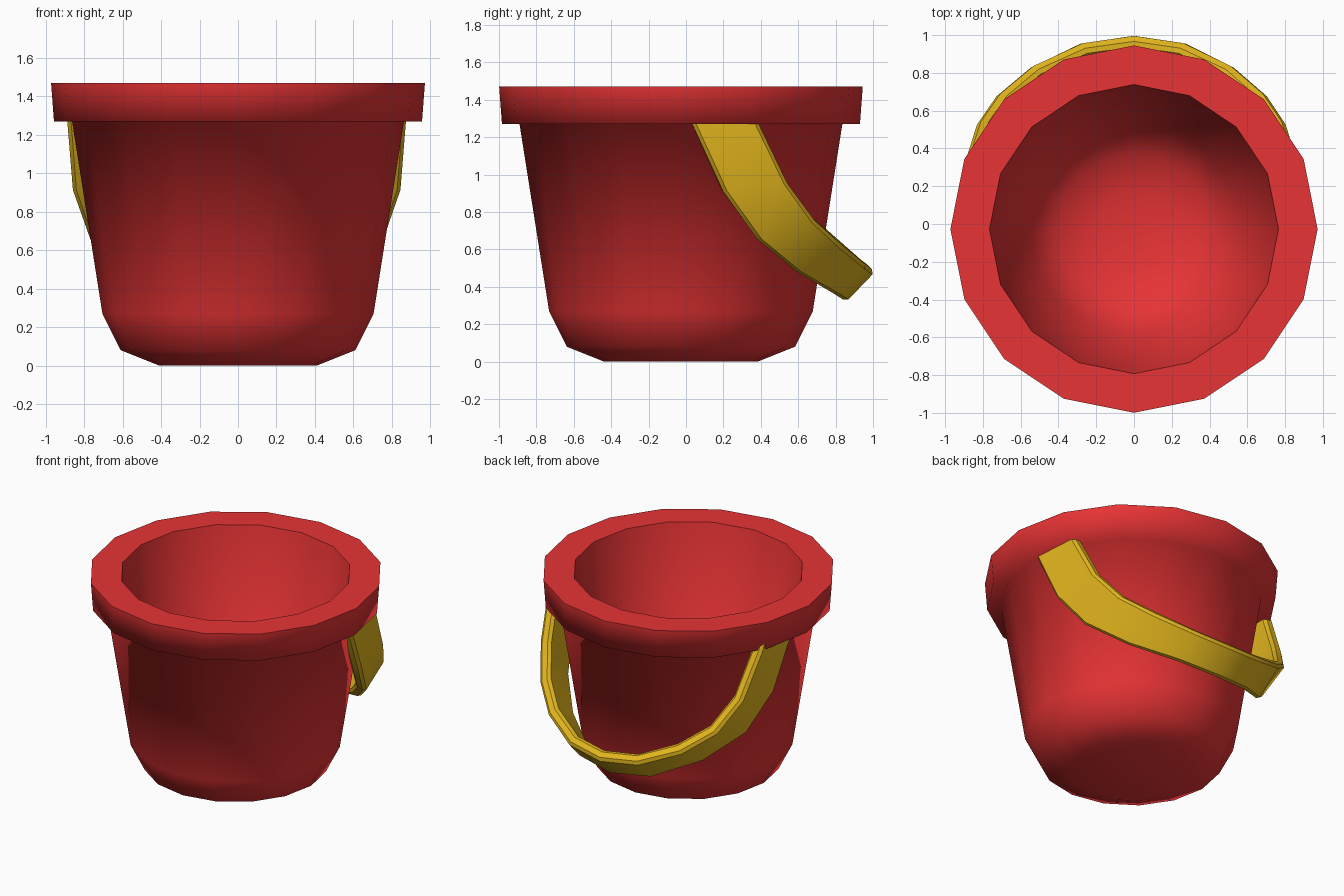
import bpy, bmesh, math
from mathutils import Vector

if "Cube" in bpy.data.objects:
    bpy.data.objects.remove(bpy.data.objects["Cube"])


def material(name, rgb):
    m = bpy.data.materials.new(name)
    m.diffuse_color = (*rgb, 1)
    m.use_nodes = True
    m.node_tree.nodes["Principled BSDF"].inputs["Base Color"].default_value = m.diffuse_color
    return m


def finish(name, bm, mat, angle):
    bmesh.ops.recalc_face_normals(bm, faces=bm.faces)
    me = bpy.data.meshes.new(name)
    bm.to_mesh(me)
    bm.free()
    ob = bpy.data.objects.new(name, me)
    bpy.context.collection.objects.link(ob)
    me.materials.append(mat)
    bpy.ops.object.select_all(action='DESELECT')
    ob.select_set(True)
    bpy.context.view_layer.objects.active = ob
    bpy.ops.object.shade_smooth_by_angle(angle=math.radians(angle))
    return ob


def loft(bm, rings):
    """Skin a list of closed vertex rings and cap both ends."""
    rows = [[bm.verts.new(p) for p in r] for r in rings]
    n = len(rows[0])
    for a, b in zip(rows, rows[1:]):
        for i in range(n):
            j = (i + 1) % n
            bm.faces.new((a[i], a[j], b[j], b[i]))
    bm.faces.new(rows[0])
    bm.faces.new(rows[-1])


red = material("bucket red", (0.82, 0.034, 0.036))
yellow = material("handle yellow", (0.77, 0.47, 0.013))

# Bucket: 16-sided turned profile, outside bottom -> rim -> inside floor
SIDES, CENTRE_Y = 16, -0.027
profile = [(0.41, 0), (0.61, 0.08), (0.705, 0.27), (0.863, 1.27),
           (0.957, 1.27), (0.972, 1.47), (0.765, 1.47),
           (0.56, 0.30), (0.40, 0.16), (0.20, 0.10)]
bm = bmesh.new()
loft(bm, [[(r * math.cos(math.tau * i / SIDES),
            CENTRE_Y + r * math.sin(math.tau * i / SIDES), z)
           for i in range(SIDES)] for r, z in profile])
# Only the flat top of the rim has crisp edges
for e in bm.edges:
    if all(v.co.z > 1.46 for v in e.verts):
        e.smooth = False
finish("bucket", bm, red, 89)

# Handle: tapering strap swung down at the back; lower and upper outer edges
edges = [((0.888, -0.03, 1.43), (0.88, 0.32, 1.43)),
         ((0.888, 0.035, 1.27), (0.88, 0.39, 1.27)),
         ((0.86, 0.20, 0.91), (0.83, 0.545, 0.95)),
         ((0.77, 0.385, 0.65), (0.725, 0.695, 0.745)),
         ((0.57, 0.60, 0.47), (0.545, 0.845, 0.61)),
         ((0.29, 0.805, 0.35), (0.28, 0.97, 0.51)),
         ((0, 0.855, 0.318), (0, 1.01, 0.48))]
edges = [(Vector(a), Vector(b)) for a, b in edges]
# The strap leans in slightly on the right-hand side
left = [(a * Vector((-1, 1, 1)), b * Vector((-1, 1, 1))) for a, b in edges]
right = [(a * Vector((0.985, 1, 1)), b * Vector((0.965, 1, 1))) for a, b in edges]
edges = right + left[-2::-1]

# Chamfered cross-section: (inset from edge, depth from the outer face)
T, C = 0.08, 0.02
half = [(C, 0), (0, C), (0, T - C), (C, T)]
rings = []
for k, (lo, up) in enumerate(edges):
    before, after = edges[max(k - 1, 0)], edges[min(k + 1, len(edges) - 1)]
    along = (after[0] + after[1]) - (before[0] + before[1])
    u = (up - lo).normalized()
    inward = along.cross(u).normalized()
    if inward.dot(Vector((0, 0, 1.6)) - lo) < 0:
        inward = -inward
    rings.append([lo + u * s + inward * d for s, d in half] +
                 [up - u * s + inward * d for s, d in reversed(half)])
bm = bmesh.new()
loft(bm, rings)
finish("handle", bm, yellow, 35)
